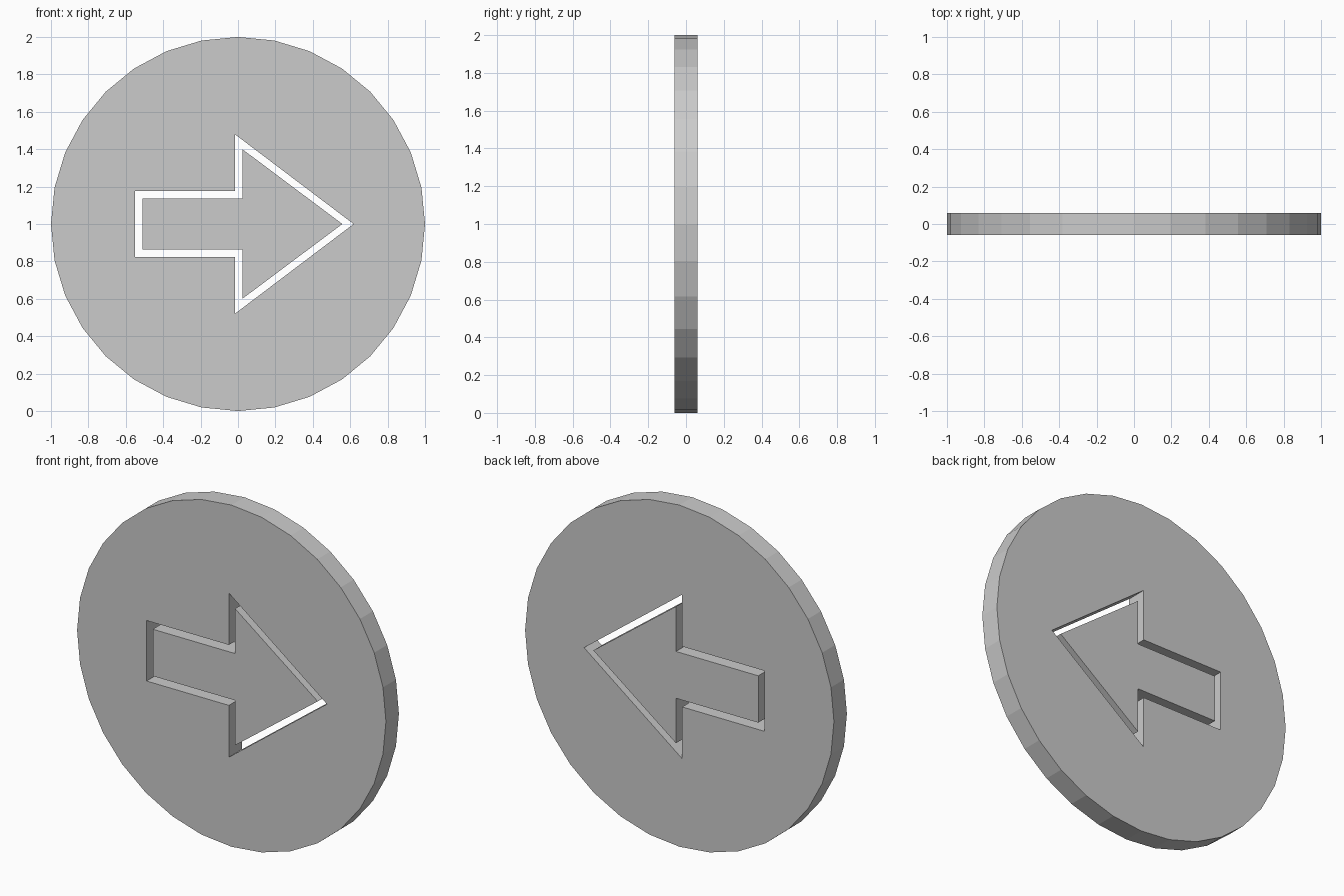
import bpy, bmesh
from math import sin, cos, pi

if "Cube" in bpy.data.objects:
    bpy.data.objects.remove(bpy.data.objects["Cube"])

HALF = 0.06   # half thickness
CZ = 1.0      # height of the centre


def arrow(tail, shaft, neck, head, tip):
    """Symmetric arrow outline pointing along +x, as (x, z) points."""
    top = [(tail, shaft), (neck, shaft), (neck, head)]
    return top + [(tip, 0)] + [(x, -z) for x, z in reversed(top)]


def plate(name, loops):
    """Flat plate from closed outlines; inner outlines become holes."""
    bm = bmesh.new()
    edges = []
    for loop in loops:
        vs = [bm.verts.new((x, -HALF, z + CZ)) for x, z in loop]
        edges += [bm.edges.new((a, b)) for a, b in zip(vs, vs[1:] + vs[:1])]
    bmesh.ops.triangle_fill(bm, edges=edges, use_beauty=True, normal=(0, -1, 0))
    ext = bmesh.ops.extrude_face_region(bm, geom=bm.faces[:], use_keep_orig=True)
    moved = [g for g in ext["geom"] if isinstance(g, bmesh.types.BMVert)]
    bmesh.ops.translate(bm, verts=moved, vec=(0, 2 * HALF, 0))
    bmesh.ops.recalc_face_normals(bm, faces=bm.faces[:])
    mesh = bpy.data.meshes.new(name)
    bm.to_mesh(mesh)
    bm.free()
    obj = bpy.data.objects.new(name, mesh)
    bpy.context.collection.objects.link(obj)
    return obj


# 32-sided disc with an arrow-shaped opening
circle = [(sin(2 * pi * i / 32), cos(2 * pi * i / 32)) for i in range(32)]
plate("disc", [circle, arrow(-0.55, 0.177, -0.017, 0.48, 0.618)])

# Smaller arrow set inside the opening, flush with the disc
plate("arrow_inlay", [arrow(-0.51, 0.137, 0.023, 0.40, 0.558)])
